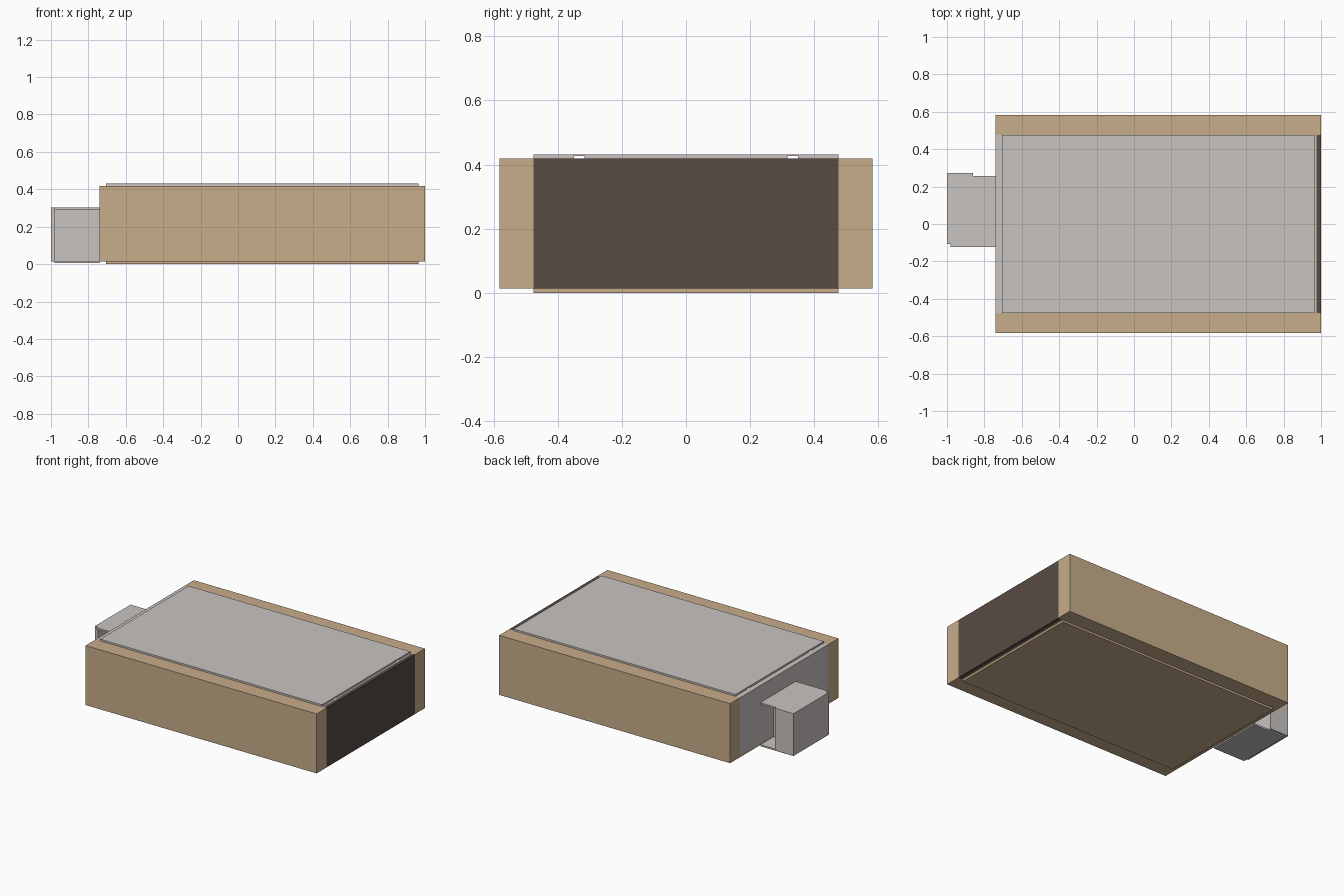
import bpy

if "Cube" in bpy.data.objects:
    bpy.data.objects.remove(bpy.data.objects["Cube"])


def material(name, rgb):
    m = bpy.data.materials.new(name)
    m.diffuse_color = (*rgb, 1.0)
    m.use_nodes = True
    m.node_tree.nodes["Principled BSDF"].inputs["Base Color"].default_value = m.diffuse_color
    return m


WOOD = material("light wood", (0.578, 0.418, 0.258))
GREY = material("warm grey metal", (0.584, 0.552, 0.527))
DARK = material("dark brown panel", (0.098, 0.070, 0.056))


def box(name, x, y, z, mat):
    """Axis-aligned box from (min, max) ranges."""
    verts = [(a, b, c) for c in z for b in y for a in x]
    faces = [(0, 2, 3, 1), (4, 5, 7, 6), (0, 1, 5, 4),
             (2, 6, 7, 3), (0, 4, 6, 2), (1, 3, 7, 5)]
    mesh = bpy.data.meshes.new(name)
    mesh.from_pydata(verts, [], faces)
    mesh.materials.append(mat)
    ob = bpy.data.objects.new(name, mesh)
    bpy.context.collection.objects.link(ob)
    return ob


def slab(name, outline, z, mat):
    """Vertical extrusion of a plan outline (counter-clockwise)."""
    n = len(outline)
    verts = [(a, b, c) for c in z for a, b in outline]
    faces = [tuple(reversed(range(n))), tuple(range(n, 2 * n))]
    faces += [(i, (i + 1) % n, n + (i + 1) % n, n + i) for i in range(n)]
    mesh = bpy.data.meshes.new(name)
    mesh.from_pydata(verts, [], faces)
    mesh.materials.append(mat)
    ob = bpy.data.objects.new(name, mesh)
    bpy.context.collection.objects.link(ob)
    return ob


BACK, FRONT, INNER, OUTER = -0.74, 1.0, 0.475, 0.582
Z0, Z1 = 0.014, 0.419

# wooden cheeks on both sides
box("side_panel_left", (BACK, FRONT), (-OUTER, -INNER), (Z0, Z1), WOOD)
box("side_panel_right", (BACK, FRONT), (INNER, OUTER), (Z0, Z1), WOOD)

# case between the cheeks: grey upper body over a wooden base
box("case_body", (BACK, 0.975), (-INNER, INNER), (Z0 + 0.012, Z1), GREY)
box("case_base", (BACK, 0.975), (-INNER, INNER), (Z0, Z0 + 0.012), WOOD)
box("front_panel", (0.975, FRONT), (-INNER, INNER), (Z0, Z1), DARK)

# raised cover sheets, the upper one resting on strips with two slots
LID = (-0.705, 0.965)
box("bottom_cover", LID, (-INNER, INNER), (0.0, Z0), WOOD)
box("top_cover", LID, (-INNER, INNER), (0.426, 0.431), GREY)
for i, ys in enumerate([(-INNER, -0.35), (-0.317, 0.317), (0.35, INNER)]):
    box(f"top_cover_strip_{i + 1}", LID, ys, (Z1, 0.426), GREY)

# rear housing: two plates joined by a web, an end wall and a corner block
plan = [(-1.0, -0.108), (-0.98, -0.108), (-0.98, -0.123), (BACK, -0.123),
        (BACK, 0.257), (-0.86, 0.257), (-0.86, 0.272), (-1.0, 0.272)]
slab("housing_top_plate", plan, (0.29, 0.302), GREY)
box("housing_bottom_plate", (-0.98, BACK), (-0.123, 0.257), (0.005, 0.016), GREY)
core = [(-1.0, -0.108), (-0.98, -0.108), (-0.98, 0.10), (BACK, 0.10),
        (BACK, 0.118), (-0.86, 0.118), (-0.86, 0.272), (-1.0, 0.272)]
slab("housing_core", core, (Z0, 0.29), GREY)
